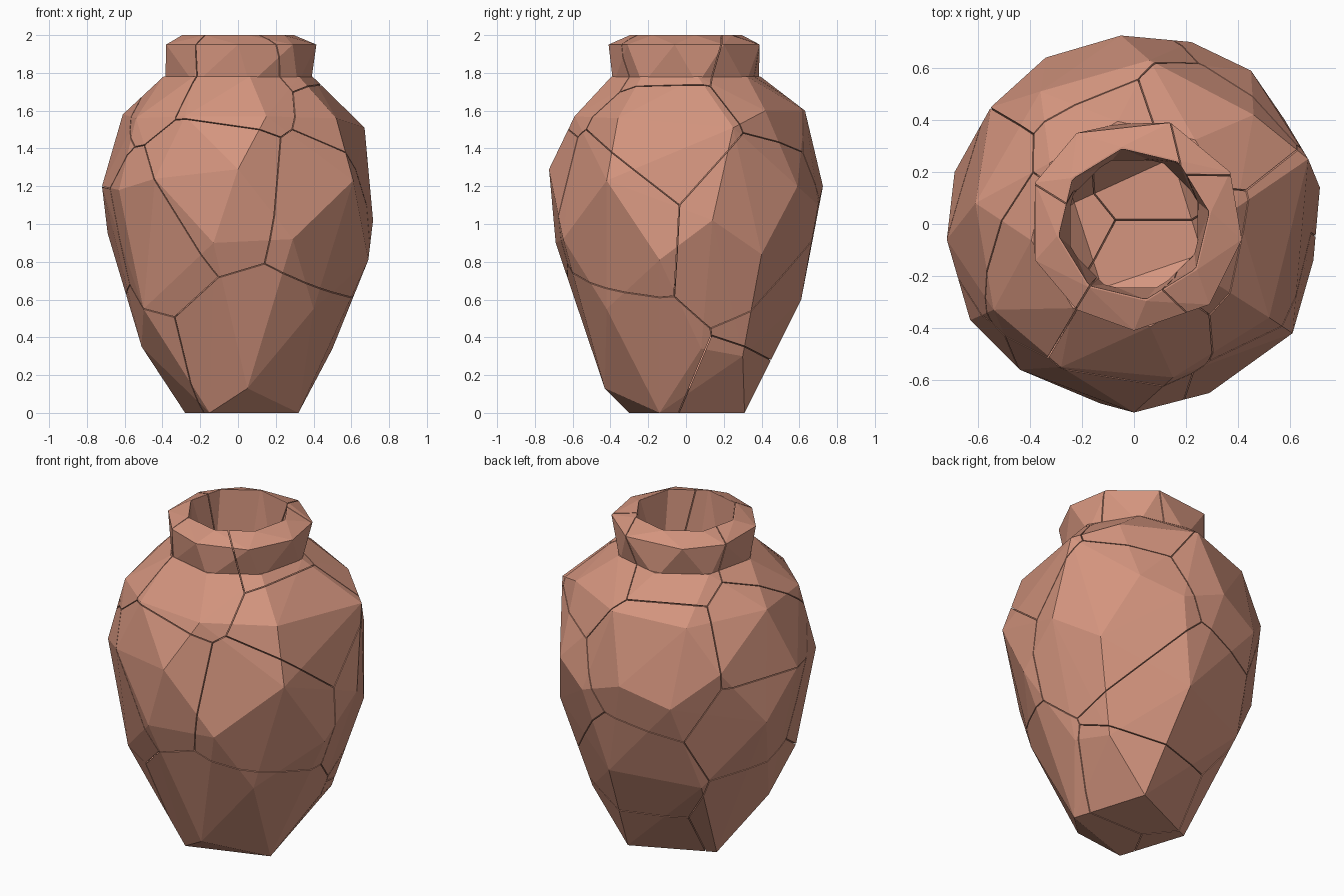
import bpy
import bmesh
from math import cos, sin, tau
from mathutils import Vector

cube = bpy.data.objects.get("Cube")
if cube:
    bpy.data.objects.remove(cube, do_unlink=True)

clay = bpy.data.materials.new("terracotta")
clay.use_nodes = True
colour = (0.66, 0.30, 0.21, 1)
clay.diffuse_color = colour
clay.node_tree.nodes["Principled BSDF"].inputs["Base Color"].default_value = colour

GAP = 0.0025  # half the width of a crack


def add_object(name, bm):
    mesh = bpy.data.meshes.new(name)
    bm.to_mesh(mesh)
    bm.free()
    mesh.materials.append(clay)
    obj = bpy.data.objects.new(name, mesh)
    bpy.context.collection.objects.link(obj)
    return obj


def hull(name, points):
    """Faceted convex solid around a set of points."""
    bm = bmesh.new()
    verts = [bm.verts.new(p) for p in points]
    result = bmesh.ops.convex_hull(bm, input=verts)
    loose = {v for v in result["geom_interior"] + result["geom_unused"]
             if isinstance(v, bmesh.types.BMVert)}
    bmesh.ops.delete(bm, geom=list(loose), context='VERTS')
    bmesh.ops.recalc_face_normals(bm, faces=bm.faces)
    return add_object(name, bm)


def ring(radius, z, count, turn=0.0):
    return [(radius * cos(tau * (i + turn) / count),
             radius * sin(tau * (i + turn) / count), z) for i in range(count)]


# Irregular body: foot, lower wall, belly, shoulder
foot = [(-.15, -.3, 0), (.32, -.14, 0), (.18, .31, 0), (-.28, .1, 0)]
lower = [(.05, -.43, .13), (-.51, -.08, .35), (.5, .08, .34), (-.5, -.36, .55),
         (.4, -.42, .55), (.1, .61, .6), (-.4, .42, .55), (.43, .3, .3)]
belly = [(-.13, -.69, .9), (.29, -.65, .92), (.69, -.14, .81), (.715, .14, 1.02),
         (.61, -.42, 1.23), (0, -.725, 1.29), (-.44, -.56, 1.24), (-.63, -.37, 1.18),
         (-.72, -.06, 1.2), (-.69, .2, .95), (-.55, .45, 1.3), (-.34, .64, 1.1),
         (-.05, .725, 1.2), (.22, .7, 1.1), (.45, .59, 1.2), (.67, .25, 1.51),
         (.58, .4, .84)]
shoulder = [(-.28, -.55, 1.57), (.15, -.59, 1.57), (.52, -.36, 1.56), (.46, .42, 1.6),
            (.06, .63, 1.6), (-.36, .51, 1.56), (-.61, .08, 1.58), (-.54, -.33, 1.56)]
body_points = foot + lower + belly + shoulder + ring(.4, 1.78, 8, .2)

# Collar with a wide lip sloping up to the mouth
lip = [(.14, .39), (.37, .2), (.415, -.06), (.29, -.31), (0, -.41),
       (-.22, -.33), (-.38, -.14), (-.38, .16), (-.22, .35)]
collar_points = ([(x, y, 1.95) for x, y in lip] + ring(.39, 1.74, 8, .2)
                 + ring(.3, 2, 8, .2))

pot = hull("pot", body_points)
collar = hull("collar", collar_points)
cavity = hull("cavity", [(x * .82, y * .82, .13 + z * .84) for x, y, z in body_points])
throat = hull("throat", ring(.25, 1.5, 8, .5) + ring(.295, 2.04, 8, .2))

for tool, operation in ((collar, 'UNION'), (cavity, 'DIFFERENCE'), (throat, 'DIFFERENCE')):
    tool.hide_render = True
    mod = pot.modifiers.new(tool.name, 'BOOLEAN')
    mod.operation = operation
    mod.solver = 'EXACT'
    mod.object = tool
bpy.context.view_layer.update()
shell = bmesh.new()
shell.from_object(pot, bpy.context.evaluated_depsgraph_get())
for helper in (pot, collar, cavity, throat):
    bpy.data.objects.remove(helper, do_unlink=True)

# Centres of the broken pieces
pieces = {
    "front_belly": (-.15, -.68, 1.2),
    "front_left_belly": (.52, -.5, 1.1),
    "front_base": (.1, -.38, .35),
    "front_right_belly": (-.5, -.45, .94),
    "left_belly": (.5, .42, 1.05),
    "left_shoulder": (.55, -.15, 1.56),
    "back_left_shoulder": (.32, .45, 1.8),
    "back_belly": (-.21, .65, 1.4),
    "back_base": (.05, .6, .5),
    "back_foot": (.1, .45, 0),
    "right_belly": (-.7, .1, .95),
    "right_base": (-.52, -.05, .3),
    "right_shoulder": (-.66, .08, 1.45),
    "front_right_collar": (-.42, -.2, 1.83),
    "back_collar": (-.1, .4, 1.95),
    "front_collar": (-.02, -.45, 1.84),
    "left_collar": (.36, -.12, 1.96),
}

# Break the shell: trim a copy halfway to every neighbour and cap the cuts
for name, centre in pieces.items():
    here = Vector(centre)
    bm = shell.copy()
    for other in pieces.values():
        there = Vector(other)
        if there == here:
            continue
        away = (there - here).normalized()
        cut = bmesh.ops.bisect_plane(
            bm, geom=bm.verts[:] + bm.edges[:] + bm.faces[:], dist=1e-5,
            plane_co=(here + there) / 2 - away * GAP, plane_no=away, clear_outer=True)
        rim = [e for e in cut["geom_cut"]
               if isinstance(e, bmesh.types.BMEdge) and e.is_boundary]
        if rim:
            bmesh.ops.triangle_fill(bm, edges=rim, use_beauty=True, normal=away)
    if bm.faces:
        bmesh.ops.recalc_face_normals(bm, faces=bm.faces)
        add_object(name + "_shard", bm)
    else:
        bm.free()
shell.free()
